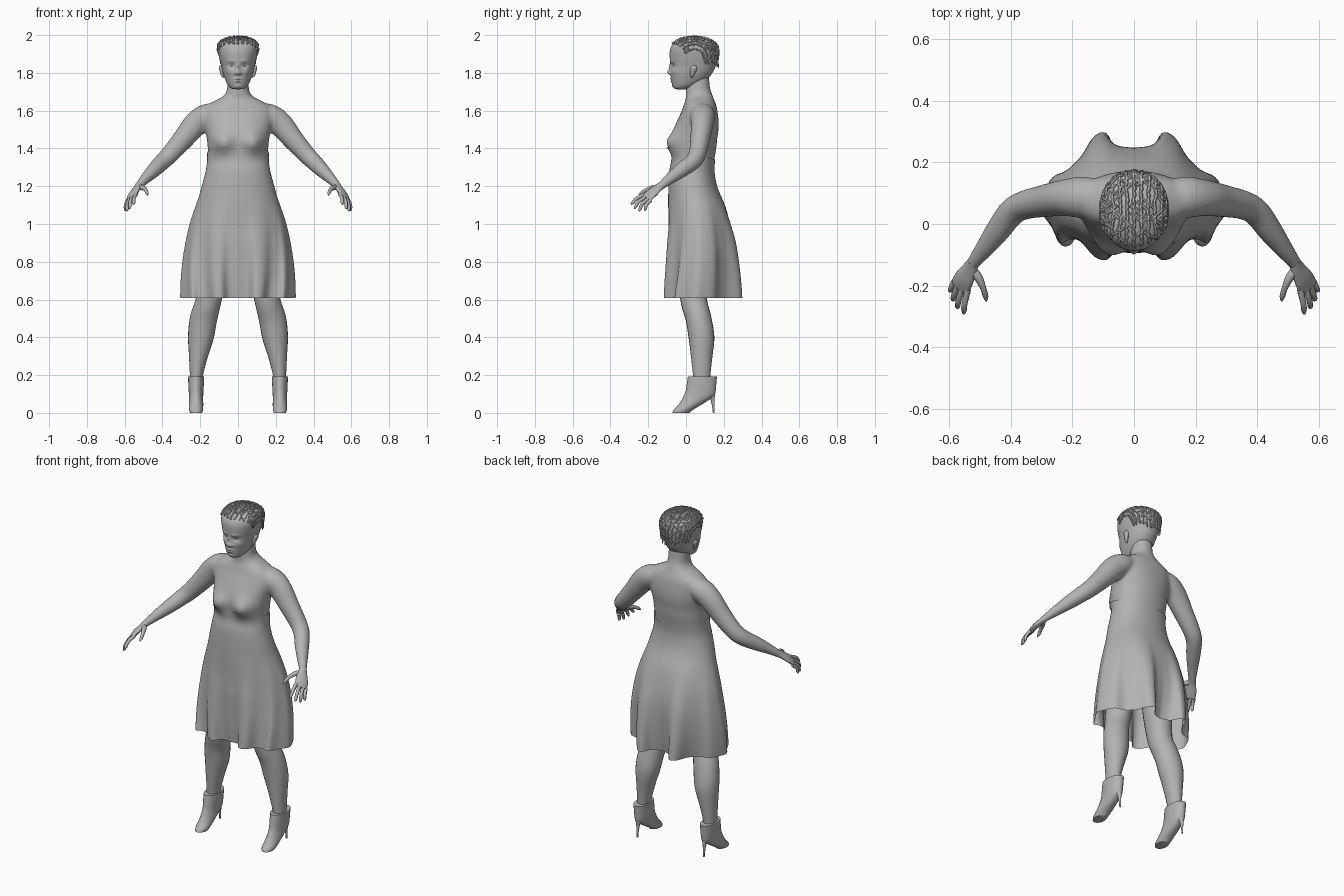
import bpy, bmesh, math, random
from mathutils import Vector
from mathutils.bvhtree import BVHTree

random.seed(4)
GREY = bpy.data.materials.new("soft grey")
GREY.diffuse_color = (0.45, 0.45, 0.45, 1)


def spline(pts, n):
    """Smooth curve through tuples of any length, n samples."""
    out, last = [], len(pts) - 1
    for i in range(n):
        u = i / (n - 1) * last
        k = min(int(u), last - 1)
        t = u - k
        a, b, c, d = (pts[max(0, min(last, k + j))] for j in (-1, 0, 1, 2))
        out.append(tuple(0.5 * (2 * q + (r - p) * t + (2 * p - 5 * q + 4 * r - s) * t * t
                                + (3 * q - p - 3 * r + s) * t ** 3)
                         for p, q, r, s in zip(a, b, c, d)))
    return out


def build(name, ring_sets, caps=True, angle=50):
    """Skin one or more stacks of closed rings into one object."""
    bm = bmesh.new()
    for rings in ring_sets:
        vs = [[bm.verts.new(p) for p in r] for r in rings]
        n = len(vs[0])
        for r, s in zip(vs, vs[1:]):
            for i in range(n):
                bm.faces.new((r[i], r[(i + 1) % n], s[(i + 1) % n], s[i]))
        if caps:
            bm.faces.new(vs[0][::-1])
            bm.faces.new(vs[-1])
    bmesh.ops.recalc_face_normals(bm, faces=bm.faces[:])
    me = bpy.data.meshes.new(name)
    bm.to_mesh(me)
    bm.free()
    me.materials.append(GREY)
    ob = bpy.data.objects.new(name, me)
    bpy.context.collection.objects.link(ob)
    bpy.ops.object.select_all(action='DESELECT')
    ob.select_set(True)
    bpy.context.view_layer.objects.active = ob
    bpy.ops.object.shade_smooth_by_angle(angle=math.radians(angle))
    return ob


def tube(path, n=20, seg=16, ref=(1, 0, 0)):
    """Rings along (x, y, z, side radius, other radius) points."""
    pts = spline(path, n)
    cs = [Vector(p[:3]) for p in pts]
    rings = []
    for i, p in enumerate(pts):
        t = (cs[min(i + 1, n - 1)] - cs[max(i - 1, 0)]).normalized()
        u = Vector(ref) - t * t.dot(Vector(ref))
        u.normalize()
        v = t.cross(u)
        rings.append([cs[i] + u * p[3] * math.cos(a) + v * p[4] * math.sin(a)
                      for a in (math.tau * k / seg for k in range(seg))])
    return rings


def mirrored(rings):
    return [[(-p[0], p[1], p[2]) for p in r[::-1]] for r in rings]


def both_sides(name, ring_sets):
    build(name + "_left", ring_sets)
    build(name + "_right", [mirrored(r) for r in ring_sets])


def lookup(rows, z):
    for a, b in zip(rows, rows[1:]):
        if a[0] >= z >= b[0]:
            t = (a[0] - z) / max(a[0] - b[0], 1e-6)
            return [p + (q - p) * t for p, q in zip(a, b)][1:]
    return rows[-1][1:]


def bust(x, z):
    return 0.042 * math.exp(-((abs(x) - 0.085) / 0.055) ** 2 - ((z - 1.43) / 0.055) ** 2)


def oval(row, u, grow=0.0, power=0.92):
    """Point on a body section; u runs 0 front, 0.5 side, 1 back, 2 front again."""
    yf, yb, rx = row
    a = math.pi * (u - 0.5)
    c, s = math.cos(a), math.sin(a)
    x = (rx + grow) * math.copysign(abs(c) ** power, c)
    return x, (yf + yb) / 2 + ((yb - yf) / 2 + grow) * math.copysign(abs(s) ** power, s)


# Body sections: height, front y, back y, half width
BODY = spline([(1.80, .02, .12, .052), (1.73, .002, .126, .057), (1.70, -.002, .133, .061),
               (1.675, .0, .143, .08), (1.655, -.003, .15, .118), (1.63, -.012, .16, .162),
               (1.60, -.022, .166, .185), (1.55, -.045, .172, .185), (1.50, -.065, .172, .175),
               (1.45, -.075, .165, .165), (1.40, -.072, .16, .16), (1.34, -.072, .15, .158),
               (1.28, -.084, .146, .166), (1.2, -.088, .16, .187), (1.1, -.09, .2, .214),
               (1.0, -.092, .23, .24), (.9, -.1, .256, .258), (.8, -.105, .272, .275),
               (.61, -.12, .295, .305)], 120)

# Torso, neck and arms fused into one skin
torso = []
for row in BODY:
    if row[0] > 1.25:
        ring = []
        for k in range(64):
            x, y = oval(row[1:], k / 32)
            if y < 0.03:
                y -= bust(x, row[0])
            ring.append((x, y, row[0]))
        torso.append(ring)
arm = tube([(.09, .085, 1.595, .055, .045), (.165, .087, 1.573, .067, .064),
            (.225, .085, 1.528, .06, .066), (.29, .075, 1.45, .053, .057),
            (.36, .06, 1.37, .047, .049), (.40, .035, 1.33, .045, .045),
            (.445, -.025, 1.285, .041, .039), (.49, -.085, 1.24, .031, .029),
            (.525, -.13, 1.203, .023, .021), (.537, -.148, 1.188, .022, .019)], 40, 24, (0, 1, 0))
skin = build("torso_and_arms", [torso, arm, mirrored(arm)])
mod = skin.modifiers.new("fuse", 'REMESH')
mod.mode, mod.voxel_size, mod.use_smooth_shade = 'VOXEL', 0.008, True
mod = skin.modifiers.new("soften", 'SMOOTH')
mod.factor, mod.iterations = 0.5, 12

# Dress: fitted bodice blending into a folded hem outline
HEM = spline([(0, -.075), (.05, -.075), (.085, -.115), (.125, -.108), (.16, -.06), (.205, -.05),
              (.24, -.06), (.268, -.01), (.304, .045), (.296, .09), (.262, .15), (.205, .168),
              (.16, .215), (.13, .283), (.09, .295), (.055, .24), (0, .222)], 65)
dress, ROWS = [], 60
for j in range(ROWS + 1):
    ring = []
    for k in range(128):
        u = k / 64
        top = 1.41 - 0.07 * (0.5 - 0.5 * math.cos(math.pi * u))
        z = top + (0.608 - top) * j / ROWS
        x, y = oval(lookup(BODY, z), u, 0.005, min(1.05, .92 + .35 * max(0, 1.3 - z)))
        if y < 0.03:
            y -= bust(x, z)
        w = max(0, (1.15 - z) / 0.542) ** 1.3
        hx, hy = HEM[k if k <= 64 else 128 - k]
        hx = hx if k <= 64 else -hx
        ring.append((x + (hx - x) * w, y + (hy - y) * w, z))
    dress.append(ring)
build("dress", [dress], caps=False)

# Head with sculpted face: feature x, z, width, height, push
FACE = [(0, 1.83, .010, .02, .009), (0, 1.802, .013, .014, .017), (.015, 1.798, .009, .008, .007),
        (.033, 1.838, .018, .012, -.009), (.033, 1.862, .022, .008, .004),
        (0, 1.769, .020, .006, .007), (0, 1.755, .017, .006, .007), (0, 1.762, .022, .002, -.004),
        (0, 1.73, .018, .010, .005), (.048, 1.805, .018, .018, .005)]
HEAD = spline([(1.713, -.045, .0, .012), (1.718, -.062, .02, .036), (1.735, -.07, .06, .053),
               (1.765, -.077, .11, .068), (1.80, -.08, .14, .080), (1.84, -.081, .158, .089),
               (1.88, -.086, .168, .099), (1.92, -.085, .17, .106), (1.95, -.072, .16, .103),
               (1.972, -.045, .132, .083), (1.986, -.005, .09, .046), (1.99, .03, .055, .012)], 90)
head = []
for row in HEAD:
    ring = []
    for k in range(128):
        x, y = oval(row[1:], k / 64)
        if y < 0.0:
            y -= sum(h * math.exp(-((abs(x) - fx) / sx) ** 2 - ((row[0] - fz) / sz) ** 2)
                     for fx, fz, sx, sz, h in FACE)
        ring.append((x, y, row[0]))
    head.append(ring)
head_ob = build("head", [head])

# Eyes and ears
both_sides("eye", [tube([(.020, -.058, 1.837, .001, .001), (.026, -.058, 1.837, .005, .008),
                         (.033, -.057, 1.837, .006, .011), (.040, -.055, 1.837, .005, .008),
                         (.046, -.053, 1.837, .001, .001)], 12, 12, (0, 0, 1))])
both_sides("ear", [tube([(.076, .03, 1.775, .003, .004), (.082, .032, 1.788, .008, .010),
                         (.087, .037, 1.81, .010, .016), (.092, .042, 1.828, .010, .017),
                         (.092, .044, 1.84, .003, .007)], 14, 14)])

# Braided hair: beaded rows over the scalp plus short crossing strands
tree = BVHTree.FromObject(head_ob, bpy.context.evaluated_depsgraph_get())
CENTRE = Vector((0, .045, 1.865))


def scalp(lat, sweep):
    a, s = math.radians(lat), math.radians(sweep)
    d = Vector((math.sin(a), -math.cos(a) * math.cos(s), math.cos(a) * math.sin(s)))
    return CENTRE + d * ((tree.ray_cast(CENTRE, d)[0] - CENTRE).length + 0.002)


braids = []
for lat in range(-60, 61, 10):
    start, end = 36 + abs(lat) * 0.2, 184 - abs(lat) * 0.2
    path = []
    for i in range(34):
        r = 0.007 if i % 2 else 0.0045
        path.append((*scalp(lat + random.uniform(-1, 1), start + (end - start) * i / 33), r, r))
    tip = path[-1]
    path.append((tip[0], tip[1] + .008, tip[2] - random.uniform(.01, .035), .003, .003))
    braids.append(tube(path, 70, 6))
for i in range(70):
    lat, sweep = random.uniform(-52, 52), random.uniform(45, 170)
    dl = random.choice((-9, 9))
    path = [(*scalp(lat + dl * t, sweep + 8 * t), .005, .005) for t in (-1, -.5, 0, .5, 1)]
    braids.append(tube(path, 8, 6, (.3, 1, .2)))
build("braided_hair", braids)

# Hands: palm, four fingers and thumb
hand = [tube([(.522, -.125, 1.207, .020, .020), (.535, -.15, 1.19, .028, .016),
              (.552, -.18, 1.165, .036, .015), (.564, -.203, 1.143, .036, .012),
              (.568, -.211, 1.136, .028, .007)], 14, 16, (.68, .45, -.4))]
for base, tip in [((.540, -.213, 1.158), (.553, -.292, 1.102)),
                  ((.558, -.210, 1.146), (.574, -.274, 1.080)),
                  ((.573, -.200, 1.134), (.588, -.248, 1.067)),
                  ((.583, -.186, 1.126), (.597, -.217, 1.070))]:
    b, t = Vector(base), Vector(tip)
    mid = (b + t) / 2 + Vector((.004, -.008, .006))
    hand.append(tube([(*b, .0105, .0105), (*mid, .0095, .0095), (*(mid * .3 + t * .7), .0085, .0085),
                      (*t, .003, .003)], 12, 10))
hand.append(tube([(.527, -.145, 1.195, .014, .014), (.505, -.175, 1.192, .014, .014),
                  (.49, -.208, 1.182, .010, .010), (.482, -.235, 1.165, .009, .009),
                  (.480, -.25, 1.153, .003, .003)], 14, 10))
both_sides("hand", hand)

# Legs
both_sides("leg", [tube([(.11, .06, .95, .085, .09), (.13, .045, .78, .08, .085),
                         (.153, .04, .61, .068, .071), (.182, .066, .5, .072, .068),
                         (.197, .082, .4, .068, .068), (.21, .083, .3, .050, .057),
                         (.22, .083, .2, .035, .046), (.222, .083, .14, .034, .044)], 36, 24)])

# Ankle boots from level sections (height, front y, back y, half width), with thin heels
BOOT = spline([(.192, .01, .164, .042), (.15, .004, .160, .041), (.115, -.002, .157, .039),
               (.09, -.012, .148, .038), (.06, -.028, .108, .038), (.035, -.047, .068, .038),
               (.015, -.066, .035, .037), (.0, -.073, .018, .032)], 24)
shell = [[(.222 + x, y, r[0]) for x, y in (oval(r[1:], k / 14, 0, 1) for k in range(28))]
         for r in BOOT]
heel = tube([(.222, .12, .14, .028, .03), (.222, .132, .105, .022, .022),
             (.222, .14, .075, .011, .012), (.222, .145, .03, .006, .006),
             (.222, .147, .0, .005, .005)], 20, 12)
both_sides("boot", [shell, heel])
